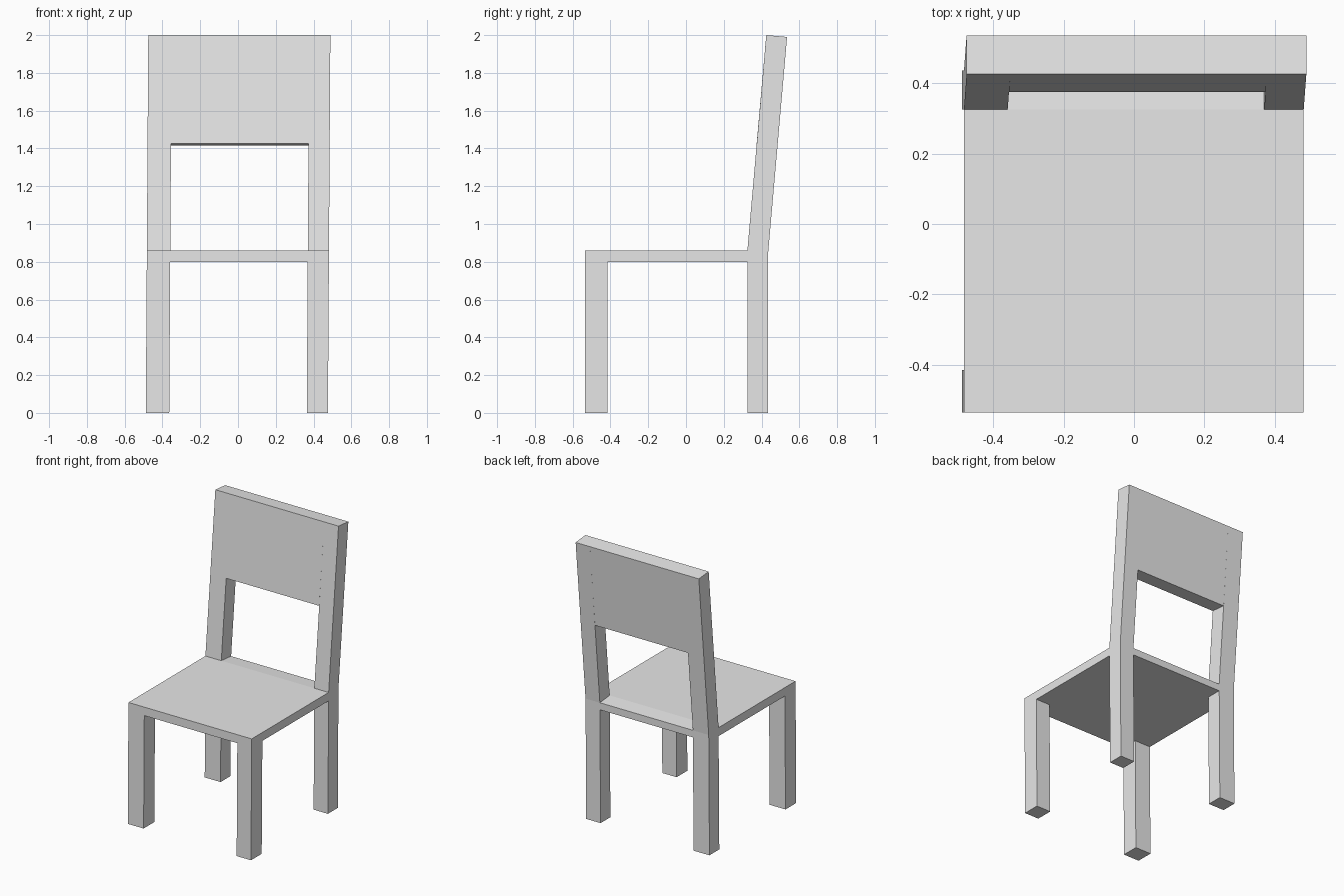
import bpy
import bmesh

cube = bpy.data.objects.get("Cube")
if cube:
    bpy.data.objects.remove(cube, do_unlink=True)

# One plain grey for the whole chair
grey = bpy.data.materials.new("light_grey")
grey.use_nodes = True
colour = (0.8, 0.8, 0.8, 1)
grey.diffuse_color = colour
grey.node_tree.nodes["Principled BSDF"].inputs["Base Color"].default_value = colour

LEAN = 0.0065          # slight sideways lean of the hand-built frame
LEFT, RIGHT = (0.364, 0.476), (-0.488, -0.364)
FOOT, SEAT_LOW, SEAT_TOP = 0, 0.8, 0.86


def extrude_profile(name, profile, span):
    """Extrude a (y, z) side profile across the x span."""
    bm = bmesh.new()
    x0, x1 = span
    face = bm.faces.new([bm.verts.new((x0, y, z)) for y, z in profile])
    result = bmesh.ops.extrude_face_region(bm, geom=[face])
    moved = [v for v in result["geom"] if isinstance(v, bmesh.types.BMVert)]
    bmesh.ops.translate(bm, verts=moved, vec=(x1 - x0, 0, 0))
    for v in bm.verts:
        v.co.x += LEAN * v.co.z
    bmesh.ops.recalc_face_normals(bm, faces=bm.faces)
    mesh = bpy.data.meshes.new(name)
    bm.to_mesh(mesh)
    bm.free()
    mesh.materials.append(grey)
    obj = bpy.data.objects.new(name, mesh)
    bpy.context.scene.collection.objects.link(obj)
    return obj


def box_profile(y0, y1, z0, z1):
    return [(y0, z0), (y1, z0), (y1, z1), (y0, z1)]


# Bent rear posts: upright to the seat, then raked backwards
post = [(0.325, FOOT), (0.435, FOOT), (0.435, 0.85),
        (0.535, 1.99), (0.425, 2.0), (0.325, SEAT_TOP)]

for side, span in (("left", LEFT), ("right", RIGHT)):
    extrude_profile(side + "_front_leg", box_profile(-0.535, -0.415, FOOT, SEAT_LOW), span)
    extrude_profile(side + "_rear_post", post, span)

# Seat across the full width, rear rail and back panel between the posts
inner = (RIGHT[1], LEFT[0])
extrude_profile("seat", box_profile(-0.535, 0.325, SEAT_LOW, SEAT_TOP), (RIGHT[0], LEFT[1]))
extrude_profile("rear_rail", [(0.325, SEAT_LOW), (0.435, SEAT_LOW),
                              (0.435, 0.85), (0.325, SEAT_TOP)], inner)
extrude_profile("back_panel", [(0.374, 1.425), (0.484, 1.415),
                               (0.535, 1.99), (0.425, 2.0)], inner)
